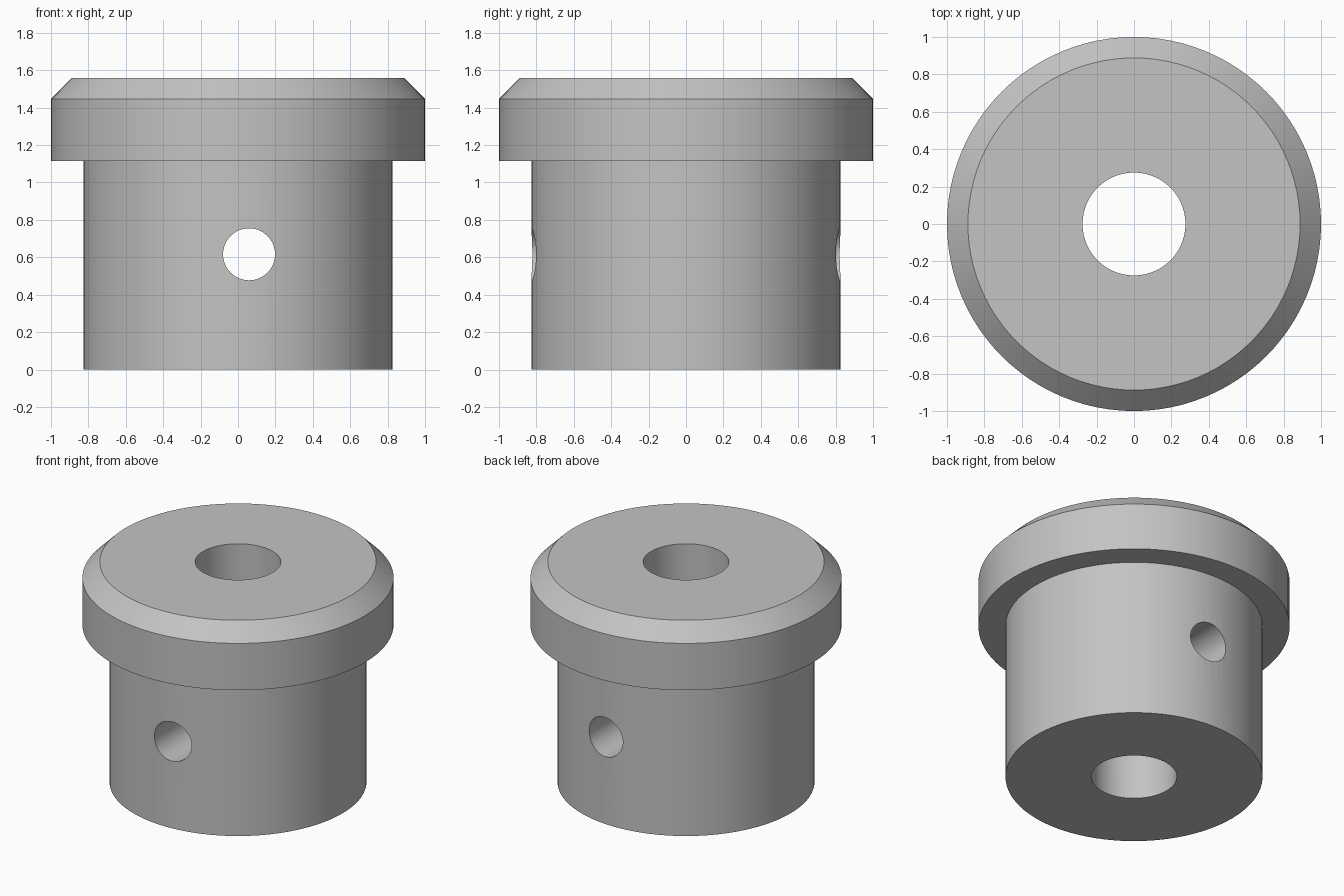
import bpy
import bmesh
import math

cube = bpy.data.objects.get("Cube")
if cube:
    bpy.data.objects.remove(cube, do_unlink=True)

SEGMENTS = 96

# Single plain grey
grey = bpy.data.materials.new("plain_grey")
grey.use_nodes = True
colour = (0.55, 0.55, 0.55, 1)
grey.diffuse_color = colour
grey.node_tree.nodes["Principled BSDF"].inputs["Base Color"].default_value = colour


def add_object(name, bm):
    """Turn a bmesh into a linked grey object."""
    bmesh.ops.recalc_face_normals(bm, faces=bm.faces)
    mesh = bpy.data.meshes.new(name)
    bm.to_mesh(mesh)
    bm.free()
    mesh.materials.append(grey)
    obj = bpy.data.objects.new(name, mesh)
    bpy.context.collection.objects.link(obj)
    return obj


def lathe(name, profile):
    """Revolve a closed (radius, height) profile around z."""
    bm = bmesh.new()
    verts = [bm.verts.new((r, 0, z)) for r, z in profile]
    edges = [bm.edges.new((v, verts[i - 1])) for i, v in enumerate(verts)]
    bmesh.ops.spin(bm, geom=verts + edges, cent=(0, 0, 0), axis=(0, 0, 1),
                   angle=math.tau, steps=SEGMENTS, use_merge=True)
    bmesh.ops.remove_doubles(bm, verts=bm.verts, dist=0.0001)
    return add_object(name, bm)


# Flanged bush with a chamfered rim and a central bore
bore, body, rim, top_edge = 0.275, 0.826, 1.0, 0.888
under_flange, chamfer_start, top = 1.115, 1.447, 1.559
bush = lathe("flanged_bush", [
    (bore, 0), (body, 0), (body, under_flange), (rim, under_flange),
    (rim, chamfer_start), (top_edge, top), (bore, top)])

# Off-centre cross hole, drilled from front to back
bm = bmesh.new()
bmesh.ops.create_cone(bm, cap_ends=True, segments=64, radius1=0.139,
                      radius2=0.139, depth=3)
drill = add_object("cross_hole_cutter", bm)
drill.rotation_euler.x = math.pi / 2
drill.location = (0.059, 0, 0.616)
drill.hide_render = True

cut = bush.modifiers.new("cross_hole", "BOOLEAN")
cut.operation = "DIFFERENCE"
cut.solver = "EXACT"
cut.object = drill

# Apply the cut, drop the cutter and smooth the round walls
bpy.ops.object.select_all(action="DESELECT")
bush.select_set(True)
bpy.context.view_layer.objects.active = bush
bpy.context.view_layer.update()
bpy.ops.object.modifier_apply(modifier=cut.name)
bpy.data.objects.remove(drill, do_unlink=True)
bpy.ops.object.shade_smooth_by_angle(angle=math.radians(30))
